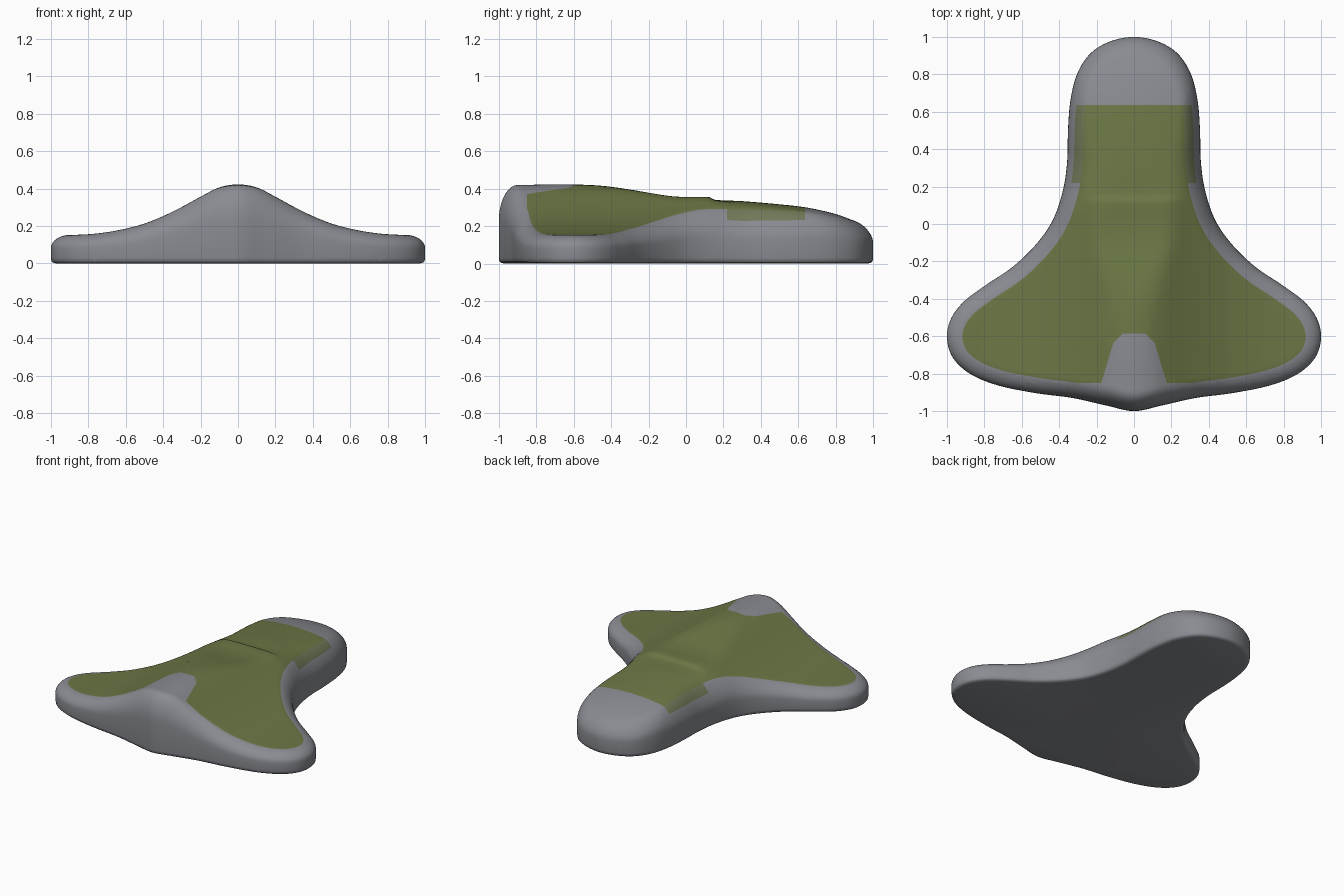
import bpy, bmesh, math
from mathutils import Vector

if "Cube" in bpy.data.objects:
    bpy.data.objects.remove(bpy.data.objects["Cube"])

# Right half of the plan outline, from back centre to front centre
HALF = [(0, 1), (.13, .975), (.235, .91), (.305, .8), (.34, .66), (.353, .5), (.357, .34),
        (.38, .18), (.435, .02), (.525, -.11), (.65, -.23), (.79, -.325), (.91, -.415),
        (.98, -.51), (1, -.615), (.965, -.72), (.87, -.805), (.72, -.865), (.52, -.905),
        (.33, -.93), (.15, -.97), (0, -1)]
# Height across the wings (by |x|) and along the ridge (by y)
ACROSS = [(0, .432), (.1, .407), (.2, .357), (.3, .302), (.4, .253), (.5, .213), (.6, .186),
          (.7, .167), (.8, .156), (.93, .152), (1.1, .152)]
ALONG = [(-1.1, .42), (-.85, .424), (-.7, .428), (-.5, .422), (-.3, .395), (-.1, .362),
         (0, .355), (.125, .355), (.15, .341), (.3, .333), (.5, .316), (.65, .298),
         (.8, .264), (.9, .228), (1.02, .19)]
ROUND = .1      # width of the rounded rim
STEPS = 12      # samples per outline span


def catmull(a, b, c, d, t):
    return .5 * (2 * b + (c - a) * t + (2 * a - 5 * b + 4 * c - d) * t * t
                 + (3 * b - a - 3 * c + d) * t ** 3)


def curve(table, v):
    # Smooth lookup with slopes limited to neighbouring points
    n = len(table)
    for i in range(n - 1):
        (x0, y0), (x1, y1) = table[i], table[i + 1]
        if v <= x1 or i == n - 2:
            def slope(k):
                a, b = table[max(k - 1, 0)], table[min(k + 1, n - 1)]
                return 0 if k == 0 else (b[1] - a[1]) / (b[0] - a[0])
            h = x1 - x0
            t = min(max((v - x0) / h, 0), 1)
            return ((2 * t**3 - 3 * t * t + 1) * y0 + (t**3 - 2 * t * t + t) * h * slope(i)
                    + (3 * t * t - 2 * t**3) * y1 + (t**3 - t * t) * h * slope(i + 1))


def top_height(x, y, d):
    a, b, k = curve(ACROSS, abs(x)), curve(ALONG, y), .03
    w = max(k - abs(a - b), 0) / k
    h = min(a, b) - w * w * k / 4
    t = min(max((y - .05) / .3, 0), 1)
    h -= .03 * t * t * (3 - 2 * t) * (x / .3) ** 2
    q = 1 - min(d / ROUND, 1)
    return h - .46 * h * (1 - math.sqrt(max(1 - q * q, 0)))


def material(name, rgb):
    m = bpy.data.materials.new(name)
    m.diffuse_color = (*rgb, 1)
    m.use_nodes = True
    m.node_tree.nodes["Principled BSDF"].inputs["Base Color"].default_value = m.diffuse_color
    return m


# Closed smooth outline with inward normals
ctrl = [Vector(p) for p in HALF] + [Vector((-x, y)) for x, y in HALF[-2:0:-1]]
n = len(ctrl)
outline = [catmull(ctrl[i - 1], ctrl[i], ctrl[(i + 1) % n], ctrl[(i + 2) % n], s / STEPS)
           for i in range(n) for s in range(STEPS)]
N = len(outline)
normals = []
for i in range(N):
    t = (outline[(i + 1) % N] - outline[i - 1]).normalized()
    normals.append(Vector((t.y, -t.x)))

# Rings: underside edge, wall, rounded rim, then the crown towards the spine
bm = bmesh.new()
rings, depth = [], []


def add_ring(d, height=None, f=0):
    row = []
    for p, m in zip(outline, normals):
        q = p + m * d
        if f:
            q = q.lerp(Vector((0, min(max(q.y, -.6), .65))), f)
        z = top_height(q.x, q.y, d) if height is None else height
        row.append(bm.verts.new((q.x, q.y, z)))
    rings.append(row)
    depth.append(d + f)


for d, z in [(.03, 0), (.012, .004), (.003, .012), (0, .03)]:
    add_ring(d, z)
for d in (0, .002, .006, .012, .022, .035, .05, .066, .083, .1):
    add_ring(d)
for k in range(1, 21):
    add_ring(ROUND, f=k / 20)
for r in range(len(rings) - 1):
    for i in range(N):
        j = (i + 1) % N
        face = bm.faces.new((rings[r][i], rings[r][j], rings[r + 1][j], rings[r + 1][i]))
        face.material_index = r
bm.faces.new(rings[0])
bmesh.ops.remove_doubles(bm, verts=bm.verts[:], dist=.0002)

# Cut clean borders for the green pad and the grey front wedge
cuts = [((0, .635), (0, 1)), ((0, .22), (0, 1)), ((0, -.85), (0, 1)), ((0, -.585), (0, 1))]
for s in (1, -1):
    cuts += [((s * .175, -.85), (s * .25, .075)), ((s * .1, -.625), (s * .04, .04))]
for (x, y), (nx, ny) in cuts:
    bmesh.ops.bisect_plane(bm, geom=bm.verts[:] + bm.edges[:] + bm.faces[:], dist=1e-5,
                           plane_co=(x, y, 0), plane_no=(nx, ny, 0))


def colour(face):
    c = face.calc_center_median()
    x, y = abs(c.x), c.y
    r = face.material_index
    if r < 4 or not -.85 < y < .635:
        return 0
    if y < -.585 and (x - .175) * .25 + (y + .85) * .075 < 0 and x - .1 + y + .625 < 0:
        return 0
    if depth[r] >= .083:
        return 1
    return 2 if y > .22 and depth[r] >= .035 else 0


for f in bm.faces:
    f.material_index = colour(f)
    f.smooth = True
bmesh.ops.recalc_face_normals(bm, faces=bm.faces[:])

mesh = bpy.data.meshes.new("padded_body")
bm.to_mesh(mesh)
bm.free()
body = bpy.data.objects.new("padded_body", mesh)
bpy.context.collection.objects.link(body)
mesh.materials.append(material("grey_shell", (.25, .26, .285)))
mesh.materials.append(material("olive_pad", (.15, .185, .06)))
mesh.materials.append(material("muted_olive_edge", (.165, .195, .10)))
